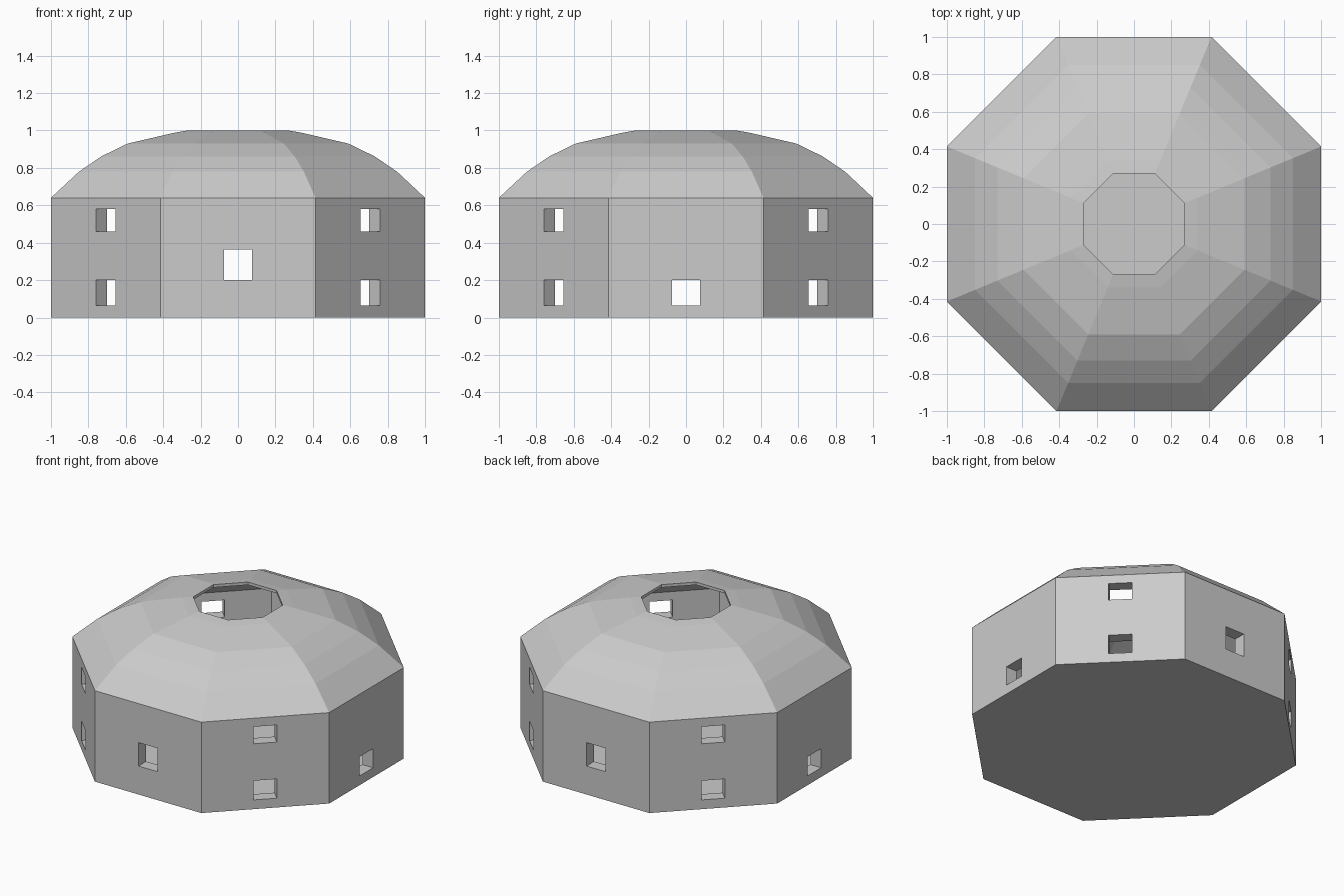
import bpy, bmesh
from math import cos, sin, pi
from mathutils import Matrix

if "Cube" in bpy.data.objects:
    bpy.data.objects.remove(bpy.data.objects["Cube"])

SIDES = 8


def ring(bm, apothem, z):
    r = apothem / cos(pi / SIDES)
    return [bm.verts.new((r * cos((i + .5) * 2 * pi / SIDES),
                          r * sin((i + .5) * 2 * pi / SIDES), z)) for i in range(SIDES)]


def finish(name, bm):
    bmesh.ops.recalc_face_normals(bm, faces=bm.faces)
    mesh = bpy.data.meshes.new(name)
    bm.to_mesh(mesh)
    bm.free()
    obj = bpy.data.objects.new(name, mesh)
    bpy.context.collection.objects.link(obj)
    return obj


# Hollow octagonal building: (apothem, height) from the base, over the dome,
# through the roof opening and down the inside to the floor
profile = [(1, 0), (1, .64), (.85, .78), (.73, .862), (.59, .93), (.34, .988), (.27, 1),
           (.27, .98), (.33, .965), (.56, .895), (.68, .825), (.79, .745), (.915, .64),
           (.915, .012)]
bm = bmesh.new()
rings = [ring(bm, a, z) for a, z in profile]
for lo, hi in zip(rings, rings[1:]):
    for i in range(SIDES):
        j = (i + 1) % SIDES
        bm.faces.new((lo[i], lo[j], hi[j], hi[i]))
bm.faces.new(rings[0][::-1])
bm.faces.new(rings[-1])
building = finish("domed_building", bm)

# Window openings: front/back taller and higher, sides low, diagonals in two rows
bm = bmesh.new()


def window(side, z0, z1, width=.15):
    m = (Matrix.Rotation(side * pi / 4, 4, 'Z')
         @ Matrix.Translation((.97, 0, (z0 + z1) / 2))
         @ Matrix.Diagonal((.3, width, z1 - z0, 1)))
    bmesh.ops.create_cube(bm, size=1, matrix=m)


for side in range(SIDES):
    if side % 2:
        window(side, .065, .2)
        window(side, .46, .58)
    elif side % 4 == 0:
        window(side, .065, .2)
    else:
        window(side, .2, .365)
cutter = finish("window_cutter", bm)
cutter.hide_render = True

# Cut the windows and discard the cutter
mod = building.modifiers.new("windows", 'BOOLEAN')
mod.operation = 'DIFFERENCE'
mod.solver = 'EXACT'
mod.object = cutter
bpy.context.view_layer.objects.active = building
building.select_set(True)
bpy.ops.object.modifier_apply(modifier=mod.name)
bpy.data.objects.remove(cutter)
